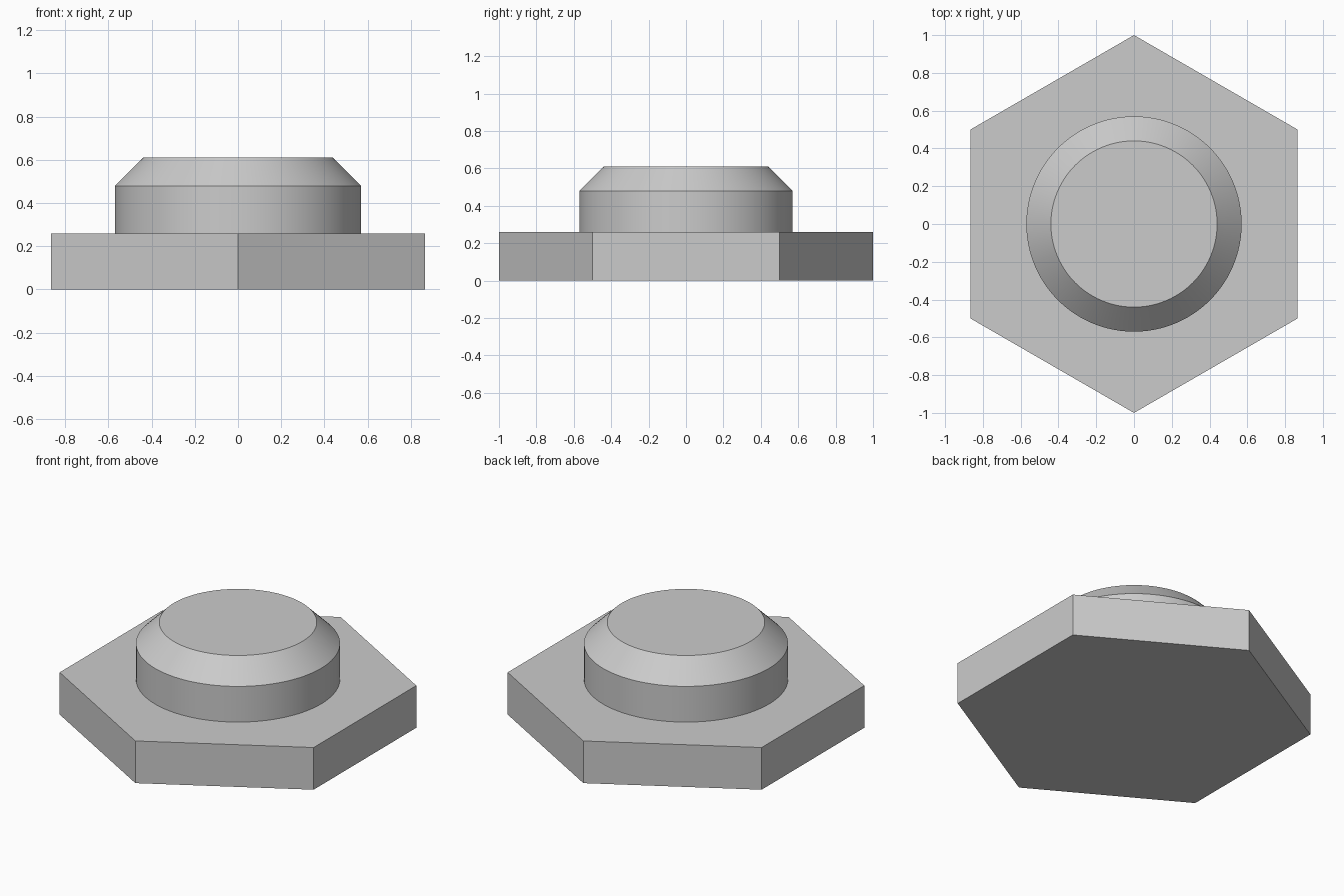
import bpy
import bmesh
import math

cube = bpy.data.objects.get("Cube")
if cube:
    bpy.data.objects.remove(cube, do_unlink=True)

# Single plain grey finish
grey = bpy.data.materials.new("plain_grey")
grey.use_nodes = True
colour = (0.6, 0.6, 0.6, 1.0)
grey.diffuse_color = colour
grey.node_tree.nodes["Principled BSDF"].inputs["Base Color"].default_value = colour


def turned_part(name, profile, sides, smooth):
    """Closed solid from stacked regular polygons, given as (radius, height) pairs."""
    bm = bmesh.new()
    rings = []
    for radius, height in profile:
        ring = []
        for i in range(sides):
            a = math.pi / 2 + 2 * math.pi * i / sides
            ring.append(bm.verts.new((radius * math.cos(a), radius * math.sin(a), height)))
        rings.append(ring)
    for low, high in zip(rings, rings[1:]):
        for i in range(sides):
            j = (i + 1) % sides
            bm.faces.new((low[i], low[j], high[j], high[i]))
    bm.faces.new(rings[0][::-1])
    bm.faces.new(rings[-1])
    mesh = bpy.data.meshes.new(name)
    bm.to_mesh(mesh)
    bm.free()
    mesh.materials.append(grey)
    obj = bpy.data.objects.new(name, mesh)
    bpy.context.collection.objects.link(obj)
    if smooth:
        bpy.ops.object.select_all(action="DESELECT")
        obj.select_set(True)
        bpy.context.view_layer.objects.active = obj
        bpy.ops.object.shade_smooth_by_angle(angle=math.radians(30))
    return obj


# Hexagonal flange with points toward front and back
turned_part("hex_base", [(1.0, 0.0), (1.0, 0.26)], 6, False)

# Round boss with a chamfered rim
turned_part("round_boss", [(0.57, 0.26), (0.57, 0.48), (0.44, 0.61)], 96, True)
